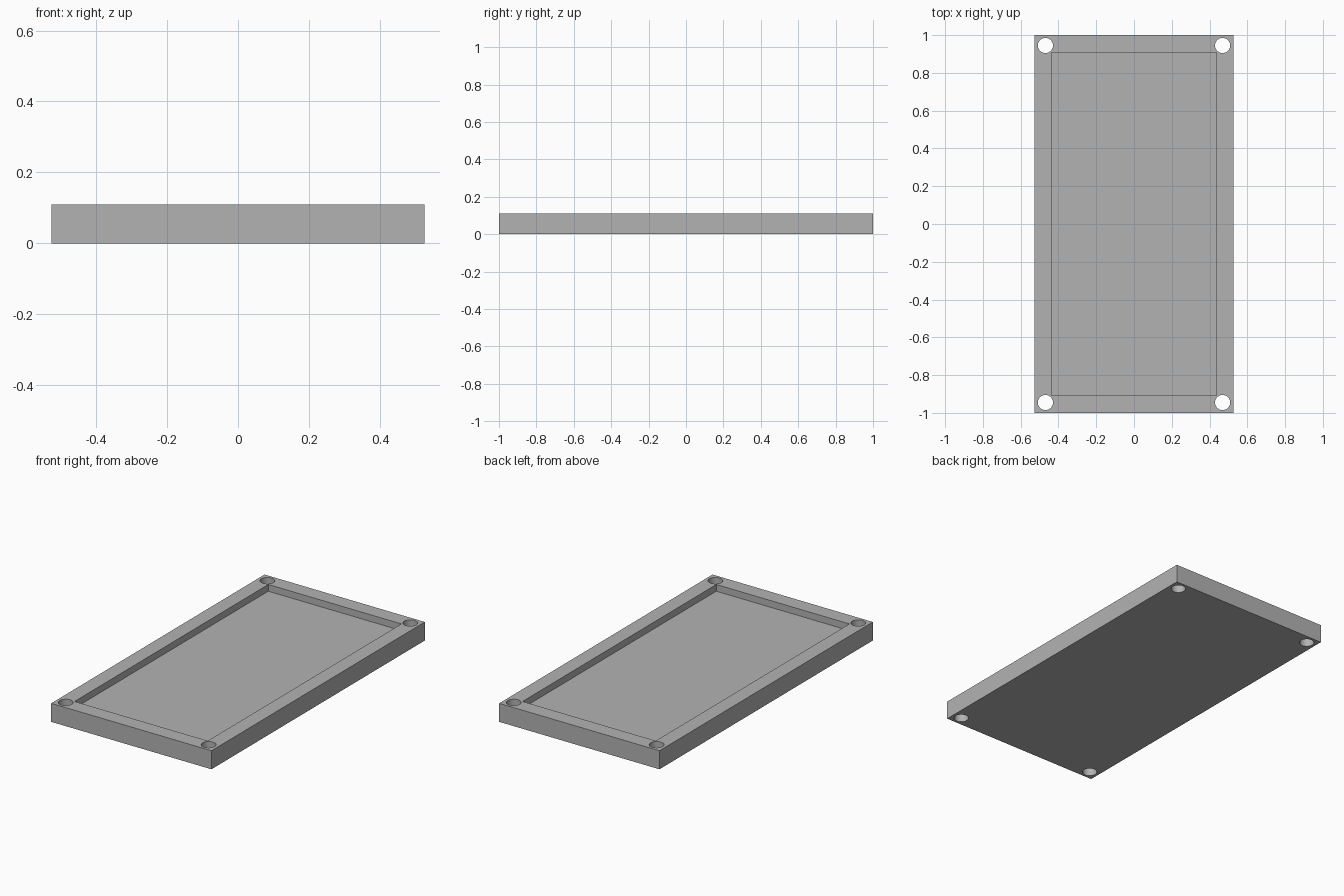
import bpy

WIDTH, LENGTH, HEIGHT = 1.052, 2.0, 0.11
RECESS_WIDTH, RECESS_LENGTH, RECESS_DEPTH = 0.874, 1.816, 0.04
HOLE_X, HOLE_Y, HOLE_RADIUS = 0.469, 0.945, 0.04

if "Cube" in bpy.data.objects:
    bpy.data.objects.remove(bpy.data.objects["Cube"], do_unlink=True)

# Single grey finish
grey = bpy.data.materials.new("grey")
grey.use_nodes = True
colour = (0.45, 0.45, 0.45, 1)
grey.diffuse_color = colour
grey.node_tree.nodes["Principled BSDF"].inputs["Base Color"].default_value = colour


def box(name, size, centre_z):
    bpy.ops.mesh.primitive_cube_add(size=1, location=(0, 0, centre_z))
    obj = bpy.context.object
    obj.name = name
    obj.scale = size
    bpy.ops.object.transform_apply(location=True, rotation=False, scale=True)
    obj.data.materials.append(grey)
    return obj


def cut(target, cutter):
    """Subtract the cutter from the target, then discard the cutter."""
    cutter.hide_render = True
    bpy.context.view_layer.objects.active = target
    mod = target.modifiers.new("cut", "BOOLEAN")
    mod.operation = "DIFFERENCE"
    mod.solver = "EXACT"
    mod.object = cutter
    bpy.ops.object.modifier_apply(modifier=mod.name)
    bpy.data.objects.remove(cutter, do_unlink=True)


# Tray slab with a shallow rectangular recess in its top
tray = box("tray", (WIDTH, LENGTH, HEIGHT), HEIGHT / 2)
cut(tray, box("recess_cutter", (RECESS_WIDTH, RECESS_LENGTH, 2 * RECESS_DEPTH), HEIGHT))

# Screw holes through the four corners
for sx in (-1, 1):
    for sy in (-1, 1):
        bpy.ops.mesh.primitive_cylinder_add(
            vertices=48, radius=HOLE_RADIUS, depth=3 * HEIGHT,
            location=(sx * HOLE_X, sy * HOLE_Y, HEIGHT / 2))
        hole = bpy.context.object
        hole.name = "hole_cutter"
        hole.data.materials.append(grey)
        cut(tray, hole)

# Smooth hole walls, crisp edges elsewhere
bpy.ops.object.select_all(action="DESELECT")
tray.select_set(True)
bpy.context.view_layer.objects.active = tray
bpy.ops.object.shade_smooth_by_angle()
